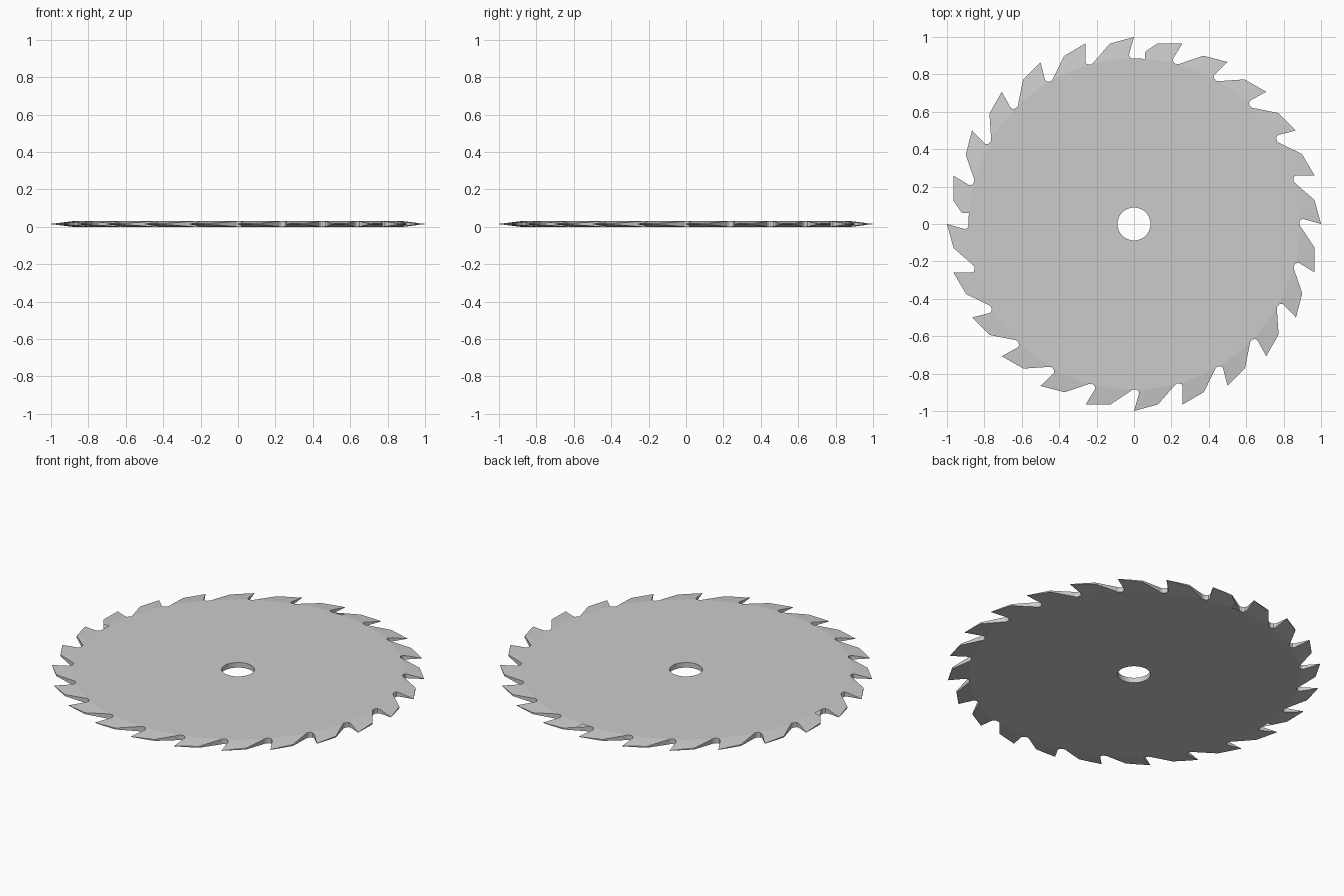
import bpy, bmesh
from math import sin, cos, tau, radians

if "Cube" in bpy.data.objects:
    bpy.data.objects.remove(bpy.data.objects["Cube"])

TEETH = 24
T = 0.03          # plate thickness
HOLE = 0.088      # arbor hole radius
SEG = 96

def make_object(name, bm):
    bmesh.ops.recalc_face_normals(bm, faces=bm.faces)
    me = bpy.data.meshes.new(name)
    bm.to_mesh(me)
    bm.free()
    ob = bpy.data.objects.new(name, me)
    bpy.context.collection.objects.link(ob)
    return ob

# Blade body: lathed ring whose rim tapers to a thin edge
profile = [(HOLE, 0), (0.885, 0), (1.003, T / 2 - 0.0005),
           (1.003, T / 2 + 0.0005), (0.885, T), (HOLE, T)]
bm = bmesh.new()
rings = [[bm.verts.new((r * cos(tau * i / SEG), r * sin(tau * i / SEG), z))
          for r, z in profile] for i in range(SEG)]
n = len(profile)
for i in range(SEG):
    a, b = rings[i], rings[(i + 1) % SEG]
    for j in range(n):
        k = (j + 1) % n
        bm.faces.new((a[j], b[j], b[k], a[k]))
blade = make_object("saw_blade", bm)

# Tooth outline: gullet, hooked face, tip, and two-step back, repeated around
tooth = [(0.895, -0.021), (0.888, -0.012), (0.884, 0.0), (0.886, 0.014),
         (0.894, 0.024), (0.906, 0.027), (1.0, 0.0),
         (0.973 * cos(radians(7.6)), 0.973 * sin(radians(7.6)))]
bm = bmesh.new()
verts = []
for i in range(TEETH):
    c, s = cos(tau * i / TEETH), sin(tau * i / TEETH)
    verts += [bm.verts.new((x * c - y * s, x * s + y * c, -0.05)) for x, y in tooth]
face = bm.faces.new(verts)
ext = bmesh.ops.extrude_face_region(bm, geom=[face], use_keep_orig=True)
bmesh.ops.translate(bm, vec=(0, 0, 0.13),
                    verts=[v for v in ext["geom"] if isinstance(v, bmesh.types.BMVert)])
outline = make_object("tooth_outline_cutter", bm)
outline.hide_render = True
outline.hide_set(True)

# Keep only the part of the body inside the tooth outline
mod = blade.modifiers.new("teeth", 'BOOLEAN')
mod.operation = 'INTERSECT'
mod.solver = 'EXACT'
mod.object = outline
